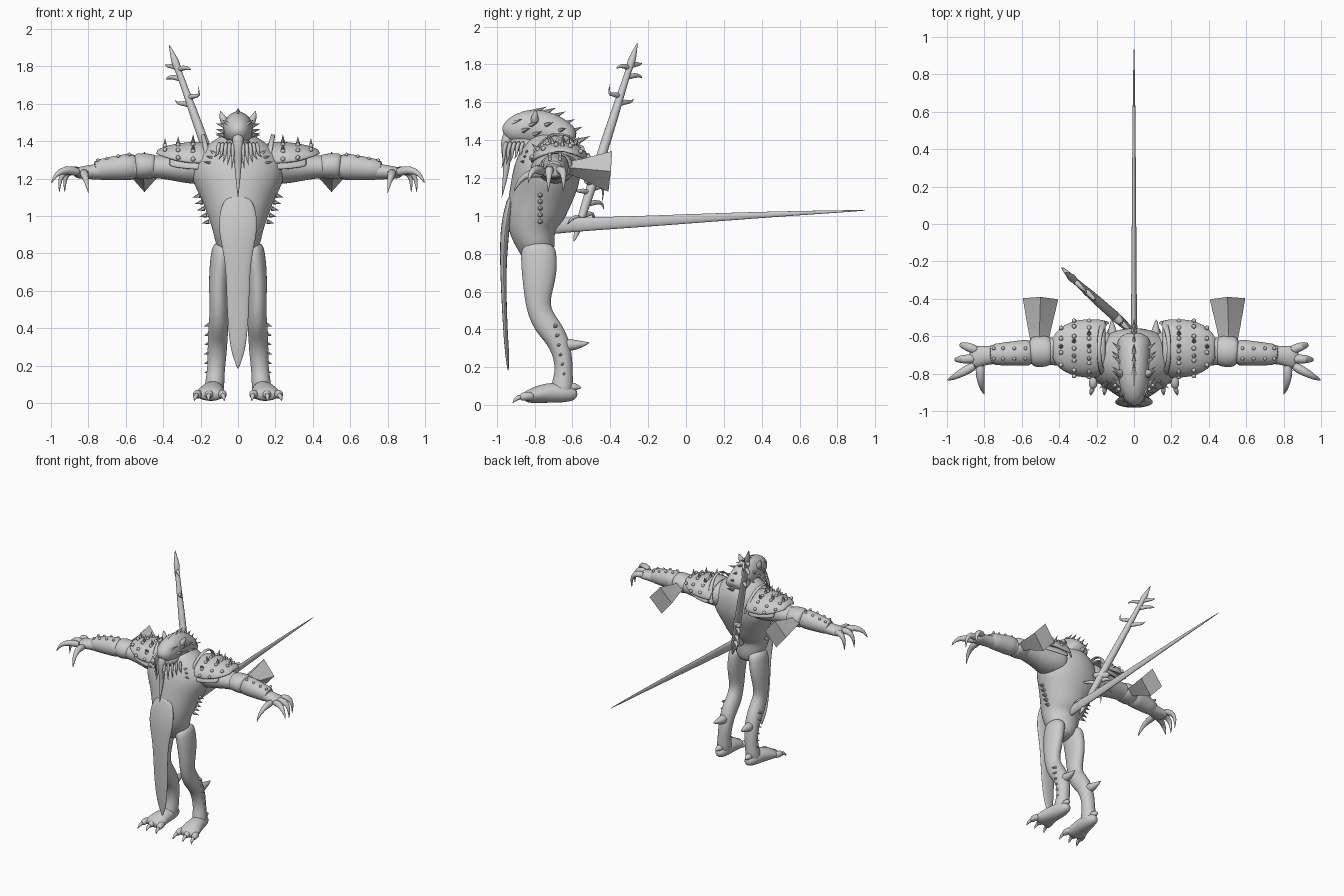
import bpy, bmesh, math
from mathutils import Vector as V


def finish(name, bm, mirror=False, sub=0, thick=0):
    bmesh.ops.recalc_face_normals(bm, faces=bm.faces)
    me = bpy.data.meshes.new(name)
    bm.to_mesh(me)
    bm.free()
    ob = bpy.data.objects.new(name, me)
    bpy.context.collection.objects.link(ob)
    if thick:
        m = ob.modifiers.new("thickness", 'SOLIDIFY')
        m.thickness, m.offset = thick, 0
    if sub:
        m = ob.modifiers.new("smooth", 'SUBSURF')
        m.levels = m.render_levels = sub
    if mirror:
        ob.modifiers.new("mirror", 'MIRROR').use_mirror_merge = False
    bpy.ops.object.select_all(action='DESELECT')
    ob.select_set(True)
    bpy.context.view_layer.objects.active = ob
    bpy.ops.object.shade_smooth_by_angle(angle=math.radians(50))
    return ob


def tube(name, pts, ref=(1, 0, 0), n=12, mirror=False, sub=2):
    """Loft of elliptical rings (x, y, z, radius along ref, other radius)."""
    bm = bmesh.new()
    c = [V(p[:3]) for p in pts]
    rings = []
    for i, p in enumerate(pts):
        t = (c[min(i + 1, len(c) - 1)] - c[max(i - 1, 0)]).normalized()
        a = V(ref) - t * t.dot(V(ref))
        a.normalize()
        b = t.cross(a)
        rings.append([bm.verts.new(c[i] + a * p[3] * math.cos(k * math.tau / n)
                                   + b * p[-1] * math.sin(k * math.tau / n)) for k in range(n)])
    for r, s in zip(rings, rings[1:]):
        for k in range(n):
            bm.faces.new((r[k], r[(k + 1) % n], s[(k + 1) % n], s[k]))
    bm.faces.new(rings[0])
    bm.faces.new(rings[-1])
    return finish(name, bm, mirror, sub)


def taper(name, path, r, ref=(1, 0, 0), mirror=False):
    """Curved pointed horn, claw or tentacle."""
    k = len(path) - 1
    tube(name, [(*p, r * (1 - (i / k) ** 1.5) + .001) for i, p in enumerate(path)], ref, 8, mirror, 1)


def spikes(name, items, mirror=True):
    """Many straight cones (base, tip, radius) in one object."""
    bm = bmesh.new()
    for base, tip, r in items:
        base, d = V(base), V(tip) - V(base)
        M = d.to_track_quat('Z', 'Y').to_matrix().to_4x4()
        M.translation = base + d / 2
        bmesh.ops.create_cone(bm, cap_ends=True, segments=6, radius1=r, radius2=0,
                              depth=d.length, matrix=M)
    finish(name, bm, mirror)


def shell(name, rows, thick):
    """Arched plate from rows (x, y centre, half depth, base z, height, lean)."""
    bm = bmesh.new()
    g = []
    for x, yc, ry, zb, h, lean in rows:
        g.append([])
        for k in range(17):
            a = math.pi * k / 16
            g[-1].append(bm.verts.new((x + lean * math.sin(a), yc + ry * math.cos(a), zb + h * math.sin(a))))
    for r, s in zip(g, g[1:]):
        for k in range(16):
            bm.faces.new((r[k], r[k + 1], s[k + 1], s[k]))
    finish(name, bm, True, 1, thick)


def studs(name, points, r):
    bm = bmesh.new()
    for p in points:
        n = bmesh.ops.create_icosphere(bm, subdivisions=1, radius=r)['verts']
        bmesh.ops.translate(bm, verts=n, vec=p)
    finish(name, bm, True)


# torso and hanging front cloth
tube("torso", [(0, -.775, .75, .06, .07), (0, -.785, .83, .12, .10), (0, -.82, .92, .135, .125),
               (0, -.80, 1.0, .165, .157), (0, -.77, 1.1, .20, .17), (0, -.74, 1.2, .26, .185),
               (0, -.72, 1.29, .25, .175), (0, -.70, 1.38, .17, .145), (0, -.69, 1.44, .07, .08)], n=16)
tube("front_cloth", [(0, -.92, 1.12, .08, .02), (0, -.955, .96, .115, .025), (0, -.962, .84, .09, .022),
                     (0, -.966, .72, .066, .017), (0, -.96, .5, .062, .013), (0, -.95, .32, .048, .012),
                     (0, -.942, .24, .026, .01), (0, -.94, .18, .003, .003)])

# legs, feet, toes
tube("leg", [(.075, -.78, .86, .06, .09), (.09, -.778, .78, .06, .10), (.102, -.775, .68, .056, .095),
             (.106, -.785, .57, .05, .072), (.104, -.775, .49, .048, .066), (.104, -.735, .42, .056, .07),
             (.108, -.68, .35, .055, .062), (.112, -.65, .26, .053, .052), (.118, -.645, .17, .048, .048),
             (.125, -.655, .10, .055, .062), (.13, -.66, .03, .05, .055)], mirror=True)
tube("foot", [(.125, -.57, .055, .03, .03), (.128, -.65, .065, .055, .055), (.138, -.74, .065, .066, .055),
              (.148, -.81, .05, .082, .042), (.15, -.86, .04, .08, .028)], mirror=True)
for x, dx in ((.092, -.01), (.15, .005), (.205, .015)):
    tube("toe", [(x, -.8, .045, .025), (x + dx, -.85, .05, .027), (x + dx, -.88, .036, .02)], n=8, mirror=True)
    taper("toe_claw", [(x + dx, -.87, .045), (x + dx * 1.5, -.9, .035), (x + dx * 2, -.918, .008)], .017, mirror=True)
taper("hock_spur", [(.11, -.66, .32), (.115, -.58, .315), (.12, -.505, .33)], .045, mirror=True)
taper("heel_spur", [(.125, -.62, .09), (.13, -.585, .10), (.13, -.55, .09)], .035, mirror=True)
spikes("leg_spikes", [((.15, -.69 + .01 * i, .42 - .05 * i), (.182, -.70 + .01 * i, .41 - .05 * i), .013)
                      for i in range(6)])
spikes("flank_spikes", [((.155 + .012 * i, -.77, .97 + .035 * i), (.195 + .012 * i, -.765, .96 + .035 * i), .014)
                        for i in range(5)])

# arms, bracers, hands
Y = (0, 1, 0)
tube("arm", [(.10, -.70, 1.28, .13, .11), (.2, -.69, 1.268, .12, .105), (.28, -.685, 1.258, .10, .088),
             (.38, -.68, 1.26, .082, .066), (.48, -.68, 1.265, .074, .062), (.62, -.69, 1.25, .06, .055),
             (.77, -.70, 1.235, .048, .042), (.83, -.708, 1.232, .06, .036), (.88, -.715, 1.228, .065, .026)],
     Y, mirror=True)
tube("elbow_guard", [(.43, -.68, 1.265, .07, .062), (.47, -.68, 1.266, .088, .07),
                     (.53, -.682, 1.266, .088, .074), (.56, -.685, 1.264, .07, .066)], Y, mirror=True)
tube("bracer", [(.53, -.684, 1.265, .075, .075), (.6, -.69, 1.262, .07, .072), (.7, -.695, 1.252, .062, .06),
                (.78, -.70, 1.244, .058, .056)], Y, n=16, mirror=True, sub=1)
studs("bracer_studs", [(x, y, z) for x, z in ((.58, 1.328), (.64, 1.32), (.7, 1.307), (.75, 1.298))
                       for y in (-.665, -.72)], .011)
for path in ([(.84, -.75, 1.23), (.92, -.795, 1.253), (.975, -.825, 1.225), (1.0, -.835, 1.17)],
             [(.84, -.72, 1.235), (.92, -.723, 1.25), (.955, -.725, 1.2), (.955, -.73, 1.12)],
             [(.83, -.68, 1.235), (.9, -.652, 1.25), (.93, -.645, 1.2), (.925, -.65, 1.12)],
             [(.82, -.74, 1.225), (.825, -.82, 1.23), (.81, -.885, 1.19), (.80, -.912, 1.12)]):
    taper("finger", path, .03, (0, 0, 1) if path[-1][1] > -.9 else (1, 0, 0), True)

# square flared horns behind the elbows
tube("elbow_flare", [(.505, -.62, 1.255, .05, .035), (.505, -.56, 1.25, .062, .05),
                     (.50, -.40, 1.235, .095, .108)], n=4, mirror=True, sub=0)

# shoulder plates with rim, studs and spikes
pad = [(.15, -.665, .145, 1.28, .105, 0), (.22, -.665, .15, 1.28, .11, 0), (.3, -.665, .147, 1.285, .098, 0),
       (.37, -.665, .12, 1.305, .065, 0), (.41, -.665, .085, 1.32, .035, 0), (.435, -.665, .04, 1.332, .01, 0)]
shell("shoulder_plate", pad, .018)
shell("shoulder_rim", [(.125, -.67, .14, 1.25, .185, .05), (.165, -.67, .155, 1.25, .18, .035)], .012)
shell("under_plate", [(.17, -.67, .15, 1.245, .1, 0), (.28, -.67, .14, 1.25, .09, 0),
                      (.37, -.67, .1, 1.265, .06, 0)], .01)


def on_pad(row, deg, out=0.0):
    x, yc, ry, zb, h, _ = pad[row]
    a = math.radians(deg)
    return (x + .02, yc + (ry + out) * math.cos(a), zb + (h + out) * math.sin(a))


studs("shoulder_studs", [on_pad(r, d, .006) for r, ds in ((1, (20, 45, 70, 95, 120, 145, 168)),
      (2, (15, 40, 65, 90, 115, 140, 165)), (3, (30, 65, 100, 135))) for d in ds], .014)
spikes("shoulder_spikes", [(on_pad(r, d), on_pad(r, d, .05), .013)
                           for r, d in ((1, 60), (1, 85), (1, 110), (2, 75), (2, 105), (3, 85), (1, 140))])
spikes("collar_spikes", [((.12, -.84, 1.28 + .025 * i), (.19 - .02 * i, -.88 + .02 * i, 1.29 + .03 * i), .015)
                         for i in range(3)])

# head, face and crest
tube("head", [(0, -.60, 1.37, .10, .08), (0, -.67, 1.42, .09, .10), (0, -.75, 1.46, .085, .105),
              (0, -.83, 1.468, .084, .097), (0, -.90, 1.458, .074, .082), (0, -.945, 1.44, .05, .055),
              (0, -.962, 1.43, .02, .025)])
tube("jaw", [(0, -.78, 1.39, .07, .05), (0, -.88, 1.38, .07, .045), (0, -.94, 1.39, .04, .03)])
taper("brow", [(.01, -.955, 1.462), (.045, -.925, 1.488), (.085, -.86, 1.515)], .016, (0, 0, 1), True)
taper("ear", [(.06, -.80, 1.49), (.085, -.80, 1.525), (.095, -.79, 1.565)], .03, mirror=True)
taper("trunk", [(0, -.93, 1.45), (0, -.955, 1.38), (0, -.945, 1.3), (0, -.955, 1.2), (0, -.975, 1.09)], .036)
for i in range(5):
    x = .025 + .018 * i
    y = -.945 + .022 * i
    taper("beard_tentacle", [(x, y, 1.40), (x * 1.15, y - .02, 1.345), (x * 1.1, y - .015, 1.30 + .008 * i),
                             (x * 1.35, y - .03, 1.25 + .016 * i)], .013, mirror=True)
crest = [(-.86, 1.545), (-.81, 1.555), (-.76, 1.55), (-.71, 1.53), (-.66, 1.49), (-.62, 1.45), (-.58, 1.40)]
spikes("crest_spikes", [((0, y, z - .01), (0, y + .075, z + .022), .018) for y, z in crest], False)
spikes("head_spikes", [((.07, y, z), (.12, y + .04, z + .015), .014)
                       for y, z in ((-.86, 1.45), (-.80, 1.43), (-.74, 1.48), (-.72, 1.42), (-.67, 1.45), (-.82, 1.48))])

# long stiff tail
tube("tail", [(0, -.74, .945, .03, .05), (0, -.66, .95, .022, .042), (0, -.5, .957, .016, .036),
              (0, -.2, .972, .014, .03), (0, .2, .995, .011, .022), (0, .6, 1.015, .008, .012),
              (0, .97, 1.03, .002, .002)])


# double-ended barbed staff across the back
def at(z, out=0.0):
    k = 1.92 - z
    return (-.37 + .36 * k - .7 * out, -.255 - .32 * k + .7 * out, z)


tube("staff", [(*at(z), r) for z, r in ((.86, .002), (.93, .022), (.98, .02), (1.1, .028), (1.4, .028),
     (1.6, .023), (1.78, .015), (1.81, .024), (1.84, .02), (1.92, .001))], n=10, sub=1)
for z, out, up in ((1.79, .085, .02), (1.78, -.10, .0), (1.73, .12, .0), (1.63, -.11, .07), (1.59, .11, .03),
                   (1.14, .12, -.08), (1.12, -.11, .02), (1.06, .15, -.03), (1.0, .11, -.06), (.98, -.09, -.03)):
    taper("staff_barb", [at(z), at(z + .015, out * .5), at(z + .008, out * .85), at(z + up, out)], .017, (0, 0, 1))
tube("staff_guard", [(*at(1.19, -.07), .02), (*at(1.18), .035), (*at(1.19, .07), .02)], (0, 0, 1), 8, sub=1)
